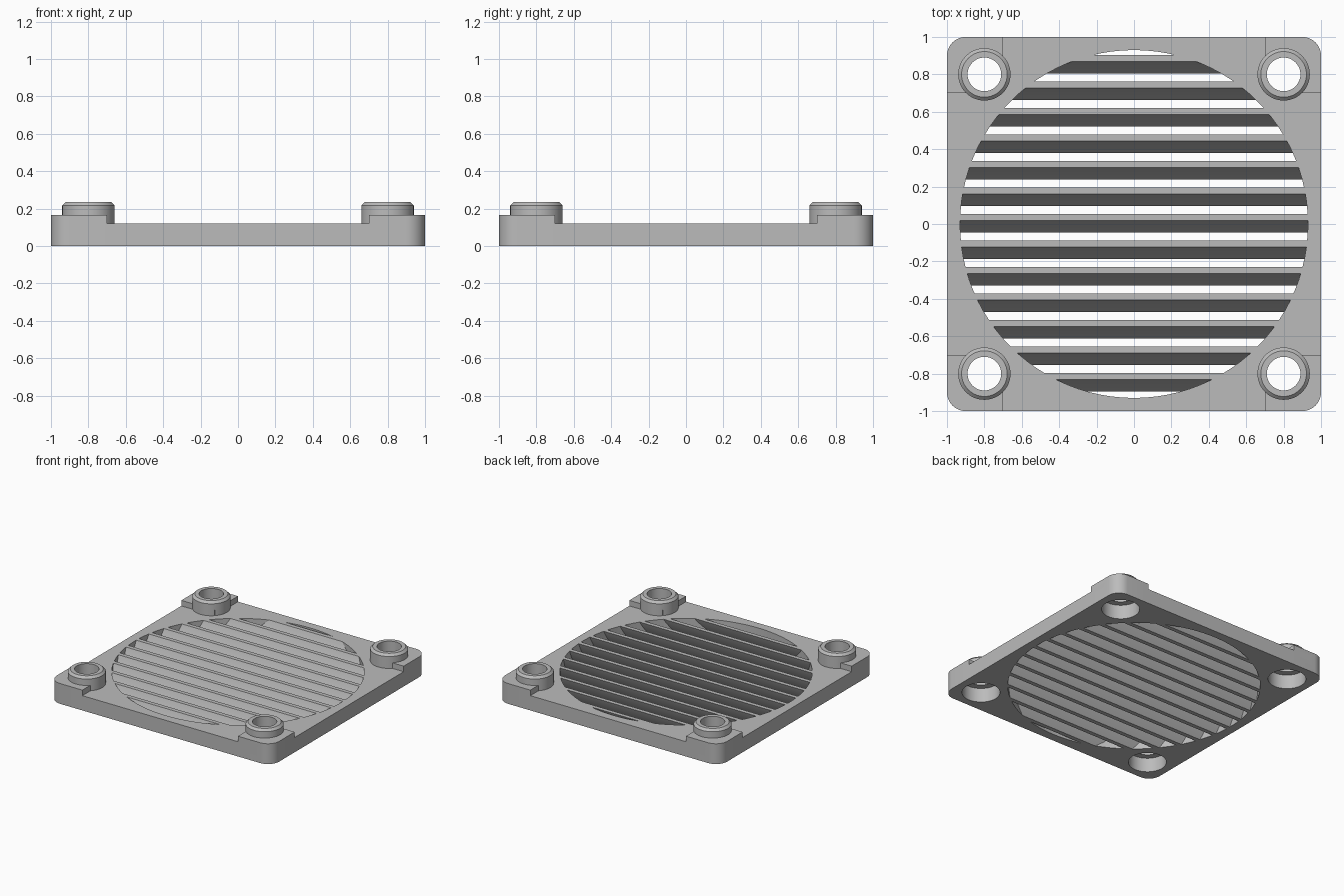
import bpy, bmesh, math

if "Cube" in bpy.data.objects:
    bpy.data.objects.remove(bpy.data.objects["Cube"], do_unlink=True)

PLATE_TOP, BLOCK_TOP, BOSS_TOP = 0.12, 0.165, 0.235
GRILLE_R, BOSS_AT, BOSS_R, BORE_R = 0.93, 0.8, 0.14, 0.09
PITCH, SLAT_WIDTH, LEAN, SLATS = 0.1417, 0.034, 0.066, 13
SIGNS = [(1, 1), (-1, 1), (-1, -1), (1, -1)]

grey = bpy.data.materials.new("plain grey")
grey.use_nodes = True
grey.diffuse_color = (0.5, 0.5, 0.5, 1)
grey.node_tree.nodes["Principled BSDF"].inputs["Base Color"].default_value = (0.5, 0.5, 0.5, 1)


def make(name, bm):
    bmesh.ops.recalc_face_normals(bm, faces=bm.faces)
    mesh = bpy.data.meshes.new(name)
    bm.to_mesh(mesh)
    bm.free()
    mesh.materials.append(grey)
    obj = bpy.data.objects.new(name, mesh)
    bpy.context.collection.objects.link(obj)
    return obj


def extrude(bm, points, offset):
    face = bm.faces.new([bm.verts.new(p) for p in points])
    new = bmesh.ops.extrude_face_region(bm, geom=[face])["geom"]
    bmesh.ops.translate(bm, vec=offset, verts=[v for v in new if isinstance(v, bmesh.types.BMVert)])


def circle(r, z, x=0, y=0, n=48):
    return [(x + r * math.cos(2 * math.pi * i / n), y + r * math.sin(2 * math.pi * i / n), z) for i in range(n)]


def boolean(obj, cutter, operation):
    mod = obj.modifiers.new(operation.lower(), "BOOLEAN")
    mod.object, mod.operation, mod.solver = cutter, operation, "EXACT"
    with bpy.context.temp_override(object=obj, active_object=obj):
        bpy.ops.object.modifier_apply(modifier=mod.name)
    bpy.data.objects.remove(cutter, do_unlink=True)


def arc(cx, cy, r, start, steps=10):
    angles = [start + math.pi / 2 * i / steps for i in range(steps + 1)]
    return [(cx + r * math.cos(a), cy + r * math.sin(a)) for a in angles]


# Square frame with rounded corners
bm = bmesh.new()
outline = []
for i, (sx, sy) in enumerate(SIGNS):
    outline += arc(sx * 0.9, sy * 0.9, 0.1, i * math.pi / 2)
extrude(bm, [(x, y, 0) for x, y in outline], (0, 0, PLATE_TOP))
frame = make("louvred_frame", bm)

# Raised corner blocks, rounded on the outside
bm = bmesh.new()
for i, (sx, sy) in enumerate(SIGNS):
    a, b = (sx * 0.7, sy), (sx, sy * 0.7)
    first, last = (b, a) if i % 2 == 0 else (a, b)
    points = [(sx * 0.7, sy * 0.7), first] + arc(sx * 0.9, sy * 0.9, 0.1, i * math.pi / 2) + [last]
    extrude(bm, [(x, y, 0) for x, y in points], (0, 0, BLOCK_TOP))
boolean(frame, make("corner_blocks", bm), "UNION")

# Round bosses with a chamfered rim, running down into the frame
bm = bmesh.new()
for sx, sy in SIGNS:
    rings = []
    for r, z in ((BOSS_R, 0.06), (BOSS_R, BOSS_TOP - 0.018), (BOSS_R - 0.018, BOSS_TOP)):
        rings.append([bm.verts.new(p) for p in circle(r, z, sx * BOSS_AT, sy * BOSS_AT)])
    for low, high in zip(rings, rings[1:]):
        for j in range(len(low)):
            bm.faces.new((low[j - 1], low[j], high[j], high[j - 1]))
    bm.faces.new(rings[0])
    bm.faces.new(rings[-1])
boolean(frame, make("bosses", bm), "UNION")

# Screw bores, then wider recesses from below
for name, r, top in (("bores", BORE_R, 0.3), ("recesses", BOSS_R, PLATE_TOP - 0.005)):
    bm = bmesh.new()
    for sx, sy in SIGNS:
        extrude(bm, circle(r, -0.05, sx * BOSS_AT, sy * BOSS_AT), (0, 0, top + 0.05))
    boolean(frame, make(name, bm), "DIFFERENCE")

# Slanted, slightly curved gaps between the slats, trimmed to a round opening
bm = bmesh.new()
levels = [-0.02 + 0.016 * i for i in range(11)]


def lean(z):
    t = (PLATE_TOP - z) / PLATE_TOP
    return -LEAN * (0.75 * t + 0.25 * t * t)


for k in range(SLATS + 1):
    front = 0.02 + (SLATS // 2 + 1 - k) * PITCH
    back = front - PITCH + SLAT_WIDTH
    profile = [(-1.2, front + lean(z), z) for z in levels]
    profile += [(-1.2, back + lean(z), z) for z in reversed(levels)]
    extrude(bm, profile, (2.4, 0, 0))
gaps = make("slat_gaps", bm)
bm = bmesh.new()
extrude(bm, circle(GRILLE_R, -0.01, n=96), (0, 0, PLATE_TOP + 0.02))
boolean(gaps, make("round_opening", bm), "INTERSECT")
boolean(frame, gaps, "DIFFERENCE")

# Smooth the curved walls, keep the edges crisp
bpy.ops.object.select_all(action="DESELECT")
frame.select_set(True)
bpy.context.view_layer.objects.active = frame
bpy.ops.object.shade_smooth_by_angle(angle=math.radians(30))
